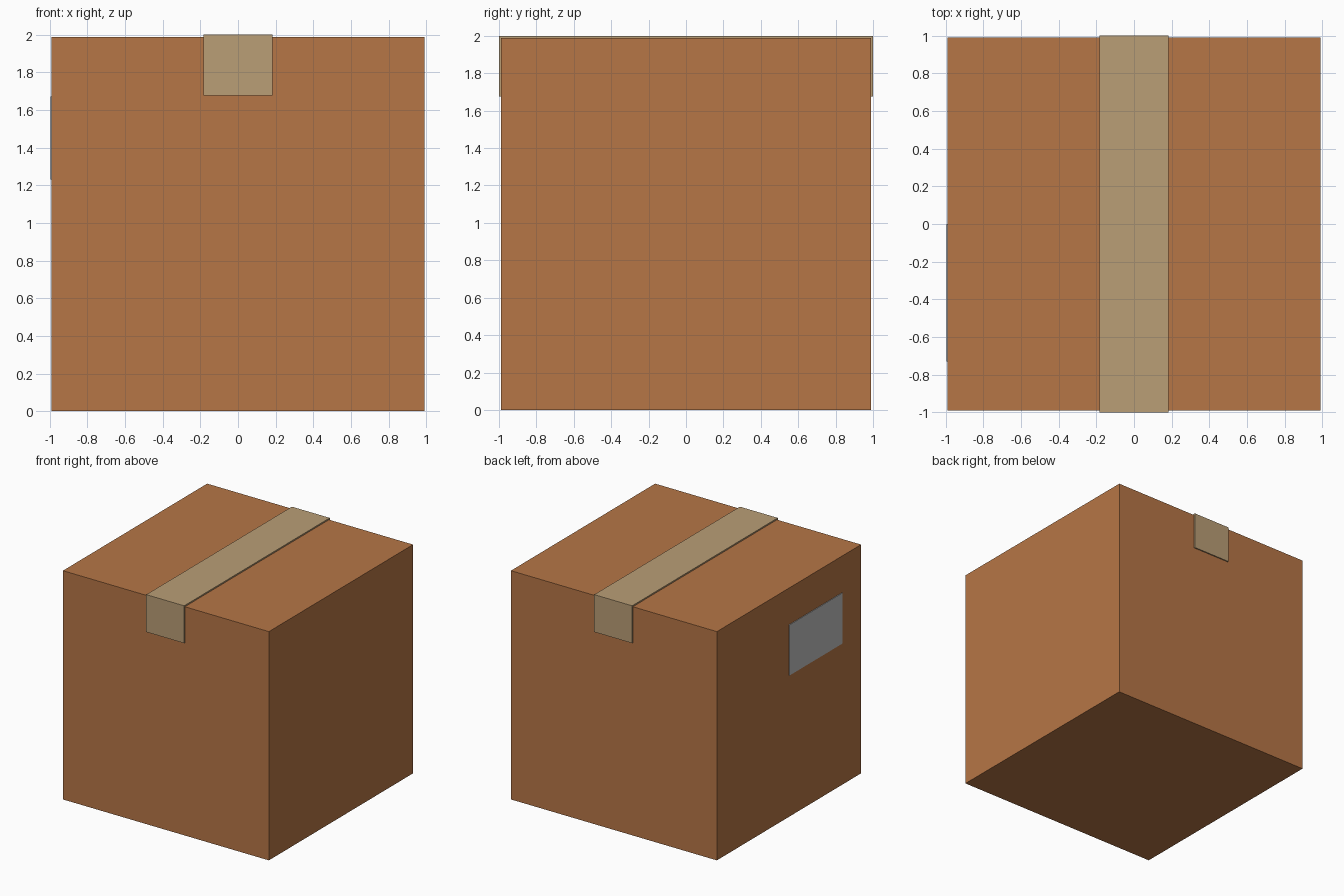
import bpy, bmesh

if "Cube" in bpy.data.objects:
    bpy.data.objects.remove(bpy.data.objects["Cube"])


def material(name, rgb):
    m = bpy.data.materials.new(name)
    m.diffuse_color = (*rgb, 1.0)
    m.use_nodes = True
    m.node_tree.nodes["Principled BSDF"].inputs["Base Color"].default_value = m.diffuse_color
    return m


def finish(name, bm, mat):
    bmesh.ops.recalc_face_normals(bm, faces=bm.faces)
    me = bpy.data.meshes.new(name)
    bm.to_mesh(me)
    bm.free()
    me.materials.append(mat)
    ob = bpy.data.objects.new(name, me)
    bpy.context.collection.objects.link(ob)
    return ob


def block(name, lo, hi, mat):
    bm = bmesh.new()
    bmesh.ops.create_cube(bm, size=1)
    for v in bm.verts:
        v.co = [lo[i] if v.co[i] < 0 else hi[i] for i in range(3)]
    return finish(name, bm, mat)


cardboard = material("cardboard brown", (0.468, 0.181, 0.061))
tan = material("tape tan", (0.491, 0.342, 0.181))
grey = material("label grey", (0.515, 0.515, 0.515))

# Cardboard box
S, TOP = 0.99, 1.988
block("cardboard_box", (-S, -S, 0), (S, S, TOP), cardboard)

# Packing tape: U-shaped profile in y/z, extruded across x
W, END = 0.182, 1.675
profile = [(-1, END), (-1, 2), (1, 2), (1, END),
           (S, END), (S, TOP), (-S, TOP), (-S, END)]
bm = bmesh.new()
face = bm.faces.new([bm.verts.new((-W, y, z)) for y, z in profile])
ext = bmesh.ops.extrude_face_region(bm, geom=[face], use_keep_orig=True)
moved = [g for g in ext["geom"] if isinstance(g, bmesh.types.BMVert)]
bmesh.ops.translate(bm, verts=moved, vec=(2 * W, 0, 0))
finish("packing_tape", bm, tan)

# Shipping label plate on the left side
block("shipping_label", (-S - 0.006, -0.73, 1.23), (-S, 0.0, 1.67), grey)
